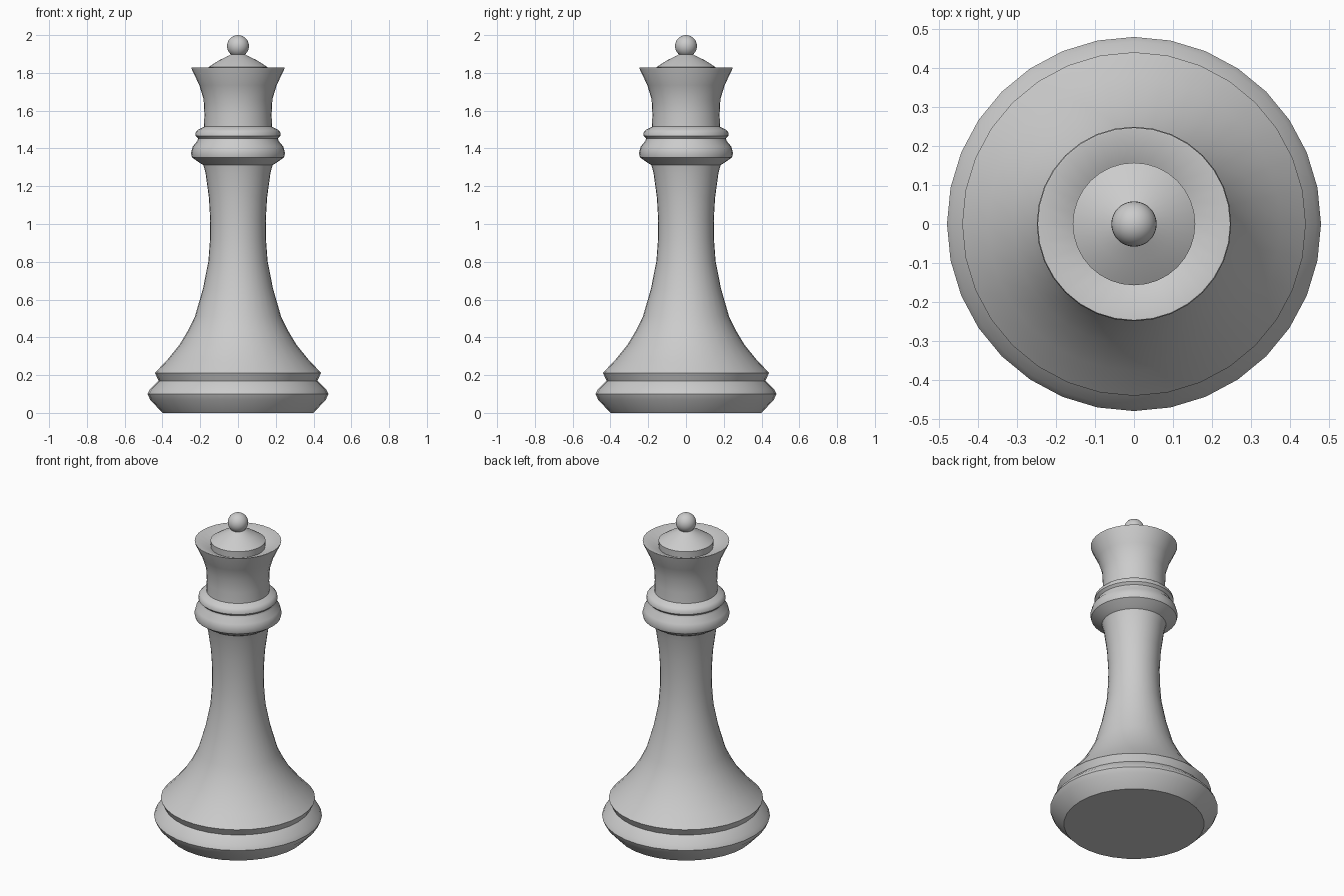
import bpy, bmesh
from math import sin, cos, pi, radians

SIDES = 32


def lathe(name, profile, sharp=40):
    """Revolve (radius, z) points, listed bottom to top on the outside, about z."""
    bm = bmesh.new()
    rings = []
    for r, z in profile:
        if r == 0:
            rings.append([bm.verts.new((0, 0, z))] * SIDES)
        else:
            rings.append([bm.verts.new((r * cos(2 * pi * k / SIDES),
                                        r * sin(2 * pi * k / SIDES), z))
                          for k in range(SIDES)])
    for a, b in zip(rings, rings[1:]):
        for k in range(SIDES):
            n = (k + 1) % SIDES
            quad = list(dict.fromkeys((a[k], a[n], b[n], b[k])))
            bm.faces.new(quad).smooth = True
    mesh = bpy.data.meshes.new(name)
    bm.to_mesh(mesh)
    bm.free()
    mesh.set_sharp_from_angle(angle=radians(sharp))
    obj = bpy.data.objects.new(name, mesh)
    bpy.context.collection.objects.link(obj)
    return obj


# Foot: flat underside, bulging rim, groove and lip
lathe("base", [(0, 0), (0.40, 0), (0.465, 0.07), (0.479, 0.10), (0.467, 0.125),
               (0.42, 0.17), (0.44, 0.212)])

# Flared stem up to the underside of the collar
lathe("stem", [(0.44, 0.212), (0.375, 0.28), (0.31, 0.36), (0.265, 0.435),
               (0.228, 0.51), (0.185, 0.66), (0.157, 0.80), (0.148, 0.92),
               (0.147, 1.02), (0.154, 1.14), (0.172, 1.27), (0.183, 1.312)])

# Double ring collar
lathe("collar", [(0.183, 1.312), (0.205, 1.325), (0.244, 1.353), (0.249, 1.375),
                 (0.24, 1.41), (0.215, 1.44), (0.212, 1.453), (0.226, 1.467),
                 (0.224, 1.485), (0.211, 1.50), (0.18, 1.515)])

# Crown: flaring cup with a shallow dished top
lathe("crown", [(0.18, 1.515), (0.178, 1.58), (0.182, 1.66), (0.205, 1.735),
                (0.246, 1.822), (0.247, 1.828), (0.243, 1.829), (0.155, 1.79)])

# Conical cap sitting in the dish
lathe("cap", [(0.155, 1.79), (0.157, 1.83), (0.10, 1.867), (0.055, 1.888),
              (0.035, 1.90), (0, 1.91)])

# Ball on top
R = 0.058
ball = [(R * sin(pi * i / 16), 2.0 - R - R * cos(pi * i / 16)) for i in range(1, 16)]
lathe("finial", [(0, 2.0 - 2 * R)] + ball + [(0, 2.0)])
